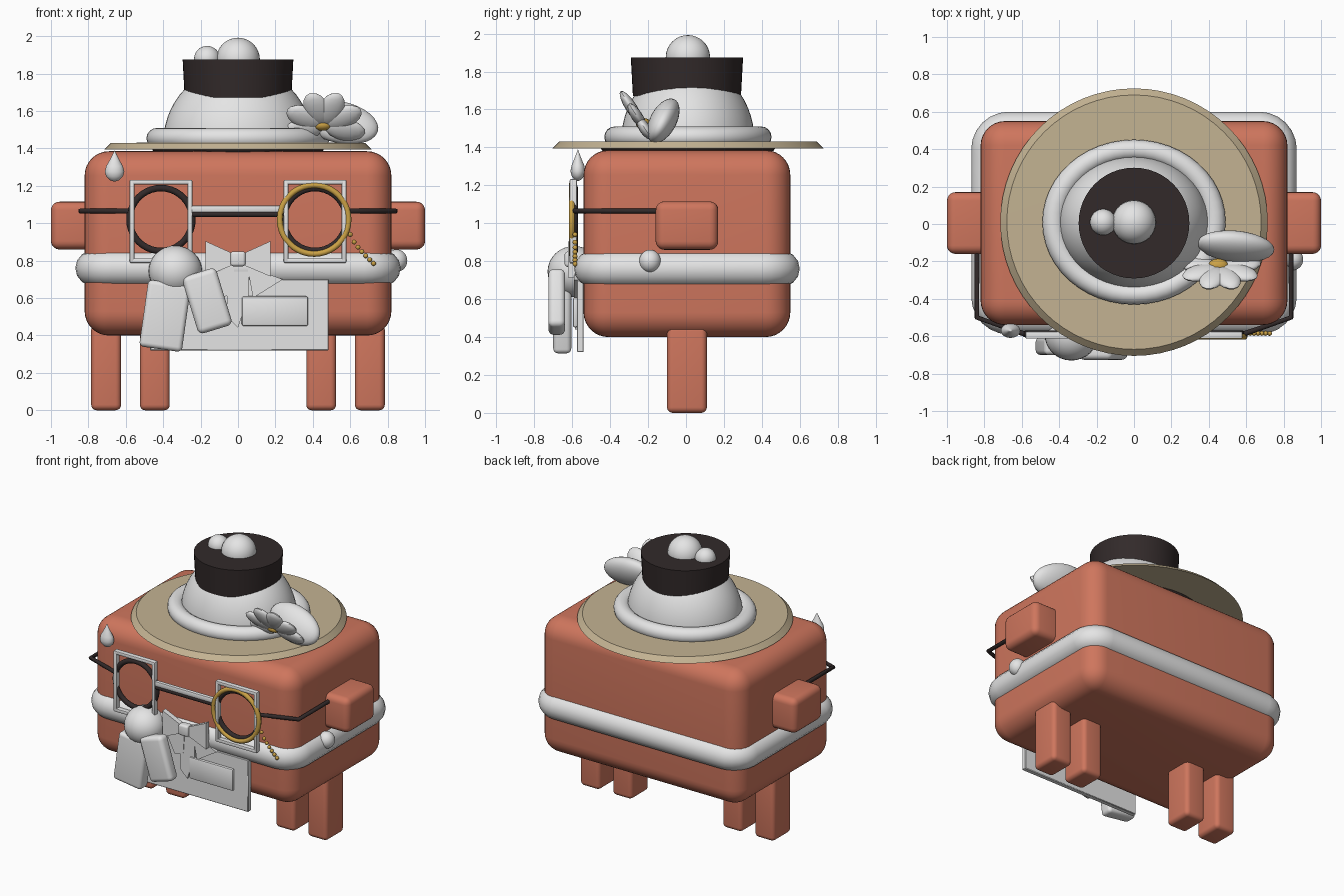
import bpy, bmesh, math
from mathutils import Matrix, Vector

if "Cube" in bpy.data.objects:
    bpy.data.objects.remove(bpy.data.objects["Cube"])


def mat(name, c):
    m = bpy.data.materials.new(name)
    m.diffuse_color = (*c, 1)
    m.use_nodes = True
    m.node_tree.nodes["Principled BSDF"].inputs["Base Color"].default_value = m.diffuse_color
    return m


ORANGE = mat("terracotta", (0.62, 0.18, 0.11))
WHITE = mat("white", (0.78, 0.78, 0.78))
TAN = mat("straw", (0.55, 0.45, 0.29))
DARK = mat("dark_brown", (0.032, 0.023, 0.023))
GOLD = mat("gold", (0.60, 0.36, 0.06))


def finish(name, bm, m, smooth=True):
    bmesh.ops.recalc_face_normals(bm, faces=bm.faces)
    me = bpy.data.meshes.new(name)
    bm.to_mesh(me)
    bm.free()
    me.materials.append(m)
    ob = bpy.data.objects.new(name, me)
    bpy.context.collection.objects.link(ob)
    if smooth:
        bpy.ops.object.select_all(action='DESELECT')
        ob.select_set(True)
        bpy.context.view_layer.objects.active = ob
        bpy.ops.object.shade_smooth_by_angle(angle=math.radians(40))
    return ob


def box(name, lo, hi, m, r=0.0, tilt=0.0, seg=5):
    """Rounded box between two corners, optionally tilted about y."""
    lo, hi = Vector(lo), Vector(hi)
    bm = bmesh.new()
    bmesh.ops.create_cube(bm, size=1, matrix=Matrix.Diagonal((*(hi - lo), 1)))
    if r:
        bmesh.ops.bevel(bm, geom=bm.edges[:], offset=r, segments=seg,
                        profile=0.5, affect='EDGES')
    bm.transform(Matrix.Translation((lo + hi) / 2) @ Matrix.Rotation(tilt, 4, 'Y'))
    return finish(name, bm, m)


def ball(name, c, radii, m, rot=Matrix(), seg=32):
    bm = bmesh.new()
    bmesh.ops.create_uvsphere(bm, u_segments=seg, v_segments=seg // 2, radius=1)
    bm.transform(Matrix.Translation(c) @ rot @ Matrix.Diagonal((*radii, 1)))
    return finish(name, bm, m)


def lathe(name, profile, c, m, scale=(1, 1), seg=48):
    """Revolve (radius, z) points about a vertical axis."""
    bm = bmesh.new()
    vs = [bm.verts.new((r, 0, z)) for r, z in profile]
    es = [bm.edges.new(p) for p in zip(vs, vs[1:])]
    bmesh.ops.spin(bm, geom=vs + es, cent=(0, 0, 0), axis=(0, 0, 1),
                   angle=math.tau, steps=seg, use_duplicate=False)
    bmesh.ops.remove_doubles(bm, verts=bm.verts, dist=1e-4)
    bm.transform(Matrix.Translation(c) @ Matrix.Diagonal((*scale, 1, 1)))
    return finish(name, bm, m)


def tube(name, pts, r, m, cyclic=False):
    cu = bpy.data.curves.new(name, 'CURVE')
    cu.dimensions = '3D'
    cu.bevel_depth, cu.bevel_resolution, cu.use_fill_caps = r, 5, True
    sp = cu.splines.new('POLY')
    sp.points.add(len(pts) - 1)
    for p, co in zip(sp.points, pts):
        p.co = (*co, 1)
    sp.use_cyclic_u = cyclic
    cu.materials.append(m)
    ob = bpy.data.objects.new(name, cu)
    bpy.context.collection.objects.link(ob)


def plate(name, pts, y0, y1, m):
    """Extrude an (x, z) outline along y."""
    bm = bmesh.new()
    f = bm.faces.new([bm.verts.new((x, y0, z)) for x, z in pts])
    g = bmesh.ops.extrude_face_region(bm, geom=[f])['geom']
    bmesh.ops.translate(bm, vec=(0, y1 - y0, 0),
                        verts=[v for v in g if isinstance(v, bmesh.types.BMVert)])
    return finish(name, bm, m, smooth=False)


def circle(cx, y, cz, r, n=40):
    return [(cx + r * math.cos(math.tau * i / n), y,
             cz + r * math.sin(math.tau * i / n)) for i in range(n)]


# Body, side nubs and legs
box("body", (-0.82, -0.54, 0.40), (0.82, 0.55, 1.385), ORANGE, 0.13, seg=8)
for s in (-1, 1):
    a, b = sorted((s * 0.76, s * 1.0))
    box("side_nub", (a, -0.16, 0.86), (b, 0.17, 1.115), ORANGE, 0.045)
    for c in (0.445, 0.705):
        box("leg", (s * c - 0.08, -0.10, 0), (s * c + 0.08, 0.11, 0.46), ORANGE, 0.03)

# Scarf ring around the body, with a knot on one side
ring = []
for q, (sx, sy) in enumerate(((1, 1), (-1, 1), (-1, -1), (1, -1))):
    for k in range(7):
        t = math.pi / 2 * (q + k / 6)
        ring.append((sx * 0.67 + 0.105 * math.cos(t),
                     0.005 + sy * 0.395 + 0.105 * math.sin(t), 0.76))
tube("scarf_ring", ring, 0.095, WHITE, True)
ball("scarf_knot", (0.848, -0.19, 0.80), (0.057, 0.057, 0.06), WHITE)

# Hat: brim, rolled edge, dome, dark band, pompoms
lathe("hat_brim", [(0, 1.395), (0.715, 1.395), (0.68, 1.43), (0, 1.432)],
      (0, 0.01, 0), TAN, seg=64)
lathe("hat_lining", [(0, 1.375), (0.45, 1.38), (0.46, 1.396), (0, 1.397)],
      (0, 0.01, 0), DARK)
roll = [(0.43 + 0.06 * math.cos(t), 1.455 + 0.055 * math.sin(t))
        for t in [math.tau * i / 16 for i in range(17)]]
lathe("hat_roll", roll, (0, 0.01, 0), WHITE, (1, 0.9))
dome = [(0.40 * math.cos(t), 1.43 + 0.41 * math.sin(t))
        for t in [math.pi / 2 * i / 14 for i in range(15)]]
lathe("hat_dome", dome, (0, 0.01, 0), WHITE, (1, 0.88))
lathe("hat_band", [(0, 1.672), (0.285, 1.672), (0.296, 1.875), (0, 1.875)],
      (0, 0.005, 0), DARK)
ball("pompom_large", (0, 0.01, 1.875), (0.117, 0.117, 0.117), WHITE)
ball("pompom_small", (-0.165, 0.01, 1.878), (0.07, 0.07, 0.07), WHITE)

# Flower and leaf on the hat
lean = Matrix.Rotation(math.radians(33), 4, 'X')
for a in (-12, 28, 70, 110, 152, 192):
    rot = lean @ Matrix.Rotation(-math.radians(a), 4, 'Y')
    c = Vector((0.46, -0.23, 1.52)) + rot @ Vector((0.115, 0, 0))
    ball("flower_petal", c, (0.108, 0.03, 0.066), WHITE, rot, 16)
ball("flower_centre", (0.45, -0.225, 1.525), (0.055, 0.04, 0.03), GOLD, seg=16)
ball("flower_leaf", (0.545, -0.12, 1.54), (0.21, 0.07, 0.12), WHITE,
     Matrix.Rotation(math.radians(-28), 4, 'X') @ Matrix.Rotation(math.radians(15), 4, 'Y'))

# Spectacles: square frames, round rims, bridge, temples
for s in (-1, 1):
    cx = s * 0.412
    for d in (-1, 1):
        x, z = cx + d * 0.155, 1.01 + d * 0.21
        box("frame_post", (x - 0.0125, -0.613, 0.79), (x + 0.0125, -0.575, 1.232), WHITE, 0.006, seg=2)
        box("frame_rail", (cx - 0.165, -0.613, z - 0.0125), (cx + 0.165, -0.575, z + 0.0125), WHITE, 0.006, seg=2)
    tube("lens_rim", circle(cx, -0.588, 1.02, 0.168), 0.018, DARK, True)
    tube("temple", [(s * 0.58, -0.59, 1.065), (s * 0.84, -0.50, 1.065),
                    (s * 0.84, -0.12, 1.065)], 0.014, DARK)
box("white_bridge", (-0.25, -0.61, 1.058), (0.25, -0.58, 1.095), WHITE, 0.008, seg=2)
tube("dark_bridge", [(-0.25, -0.595, 1.048), (0.25, -0.595, 1.048)], 0.015, DARK)
tube("gold_rim", circle(0.407, -0.602, 1.02, 0.184), 0.016, GOLD, True)
for i in range(7):
    t = i / 6
    ball("chain_bead", (0.60 + 0.125 * t, -0.585, 0.94 - 0.155 * t ** 0.75),
         (0.013, 0.013, 0.013), GOLD, seg=12)

# Sweat drop
lathe("drop", [(0, 1.222), (0.025, 1.23), (0.045, 1.25), (0.052, 1.275), (0.045, 1.305),
               (0.025, 1.34), (0.01, 1.37), (0, 1.39)], (-0.66, -0.57, 0), WHITE, (1, 0.75), 24)

# Shirt front with flaps, pocket and bow tie
box("shirt_front", (-0.47, -0.575, 0.32), (0.485, -0.54, 0.70), WHITE, 0.004, seg=1)
box("pocket", (0.02, -0.597, 0.45), (0.375, -0.57, 0.61), WHITE, 0.012, seg=2)
plate("collar_left", [(-0.16, 0.72), (-0.02, 0.77), (-0.03, 0.62), (-0.10, 0.60)], -0.59, -0.57, WHITE)
plate("collar_right", [(0.05, 0.77), (0.24, 0.70), (0.08, 0.60)], -0.59, -0.57, WHITE)
plate("placket", [(-0.06, 0.76), (0.06, 0.76), (0.06, 0.62), (0, 0.44), (-0.06, 0.50)],
      -0.586, -0.57, WHITE)
for s in (-1, 1):
    plate("bow_wing", [(s * 0.02, 0.835), (s * 0.175, 0.905), (s * 0.175, 0.715),
                       (s * 0.02, 0.78)], -0.622, -0.585, WHITE)
box("bow_knot", (-0.04, -0.64, 0.77), (0.04, -0.58, 0.85), WHITE, 0.015, seg=3)

# Rosette with two ribbon tails
ball("rosette_ball", (-0.335, -0.59, 0.745), (0.143, 0.14, 0.135), WHITE)
box("tail_left", (-0.505, -0.70, 0.325), (-0.275, -0.605, 0.685), WHITE, 0.025, math.radians(8))
box("tail_right", (-0.26, -0.726, 0.425), (-0.07, -0.637, 0.745), WHITE, 0.03, math.radians(-17))
